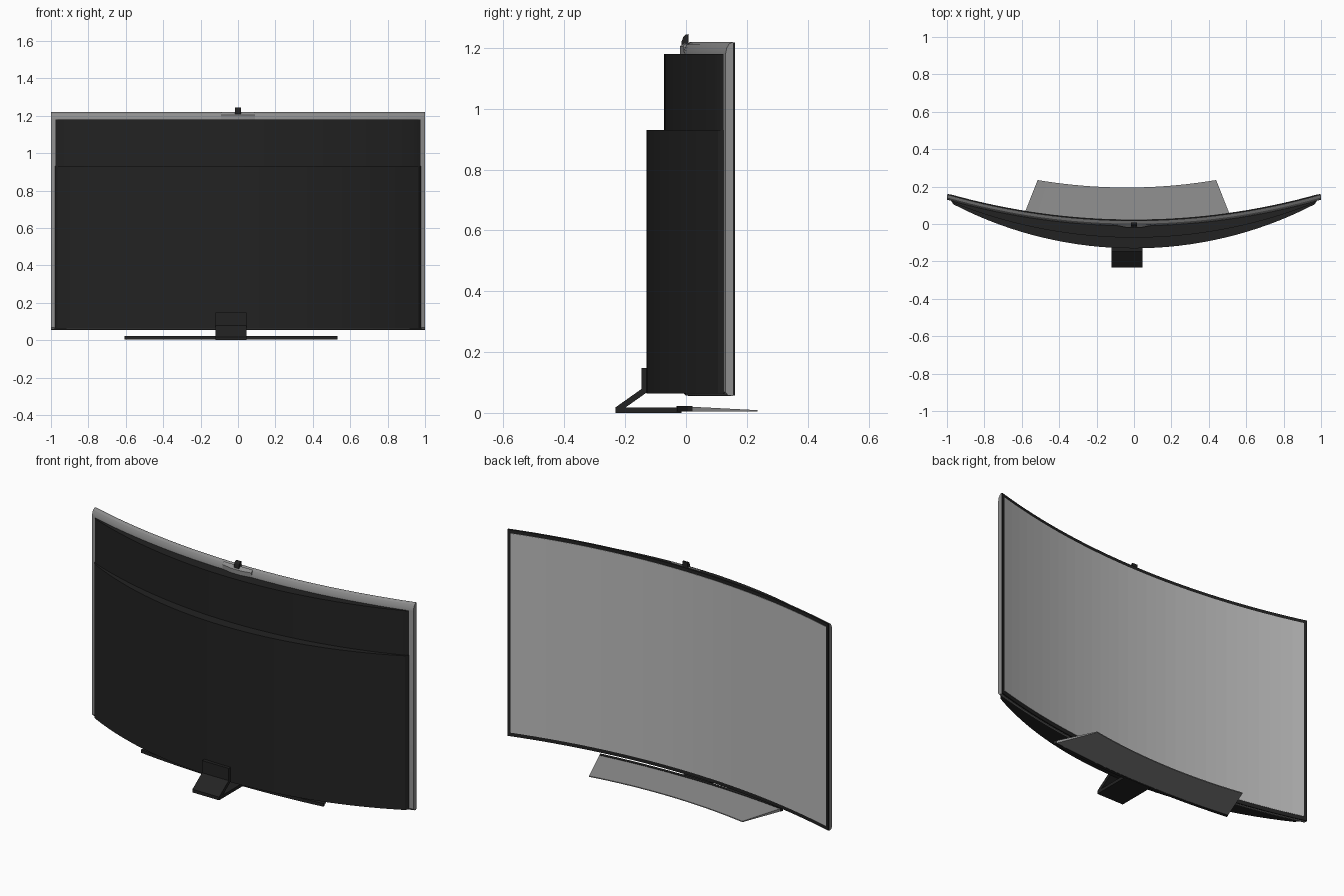
import bpy, bmesh, math
from mathutils import Vector

old = bpy.data.objects.get("Cube")
if old:
    bpy.data.objects.remove(old, do_unlink=True)


def material(name, level):
    m = bpy.data.materials.new(name)
    m.use_nodes = True
    colour = (level, level, level, 1)
    m.diffuse_color = colour
    m.node_tree.nodes["Principled BSDF"].inputs["Base Color"].default_value = colour
    return m


BLACK = material("black plastic", 0.016)
FRAME = material("grey metal", 0.27)
SCREEN = material("light grey screen", 0.5)


def loft(name, rings, mat, smooth=True):
    """Join equal rings of points into a closed solid with capped ends."""
    bm = bmesh.new()
    loops = [[bm.verts.new(p) for p in ring] for ring in rings]
    n = len(loops[0])
    for a, b in zip(loops, loops[1:]):
        for i in range(n):
            j = (i + 1) % n
            bm.faces.new((a[i], a[j], b[j], b[i]))
    bm.faces.new(loops[0])
    bm.faces.new(loops[-1][::-1])
    bmesh.ops.recalc_face_normals(bm, faces=bm.faces)
    mesh = bpy.data.meshes.new(name)
    bm.to_mesh(mesh)
    bm.free()
    mesh.materials.append(mat)
    obj = bpy.data.objects.new(name, mesh)
    bpy.context.collection.objects.link(obj)
    if smooth:
        bpy.ops.object.select_all(action='DESELECT')
        obj.select_set(True)
        bpy.context.view_layer.objects.active = obj
        bpy.ops.object.shade_smooth_by_angle(angle=math.radians(25))
    return obj


def steps(half, count=32):
    return [half * (2 * i / count - 1) for i in range(count + 1)]


def rise(x, radius):
    return radius - math.sqrt(radius ** 2 - x ** 2)


def panel_y(x):
    return 0.02 + rise(x, 3.64)


def sweep(name, half, profile, mat, smooth=True):
    """Sweep a (depth, height) profile along the arc of the panel."""
    rings = [[(x, panel_y(x) + d, z) for d, z in profile] for x in steps(half)]
    return loft(name, rings, mat, smooth)


def slab(depth0, depth1, z0, z1):
    return [(depth0, z0), (depth1, z0), (depth1, z1), (depth0, z1)]


# Curved panel: metal shell, dark bezel and screen
sweep("frame_shell", 1.0,
      [(-0.005, 0.055), (-0.022, 0.058), (-0.03, 0.068), (-0.03, 1.18),
       (-0.026, 1.2), (-0.018, 1.213), (-0.005, 1.22)], FRAME)
sweep("bezel", 0.998, slab(-0.005, 0.002, 0.057, 1.218), BLACK)
sweep("screen", 0.981, slab(0.0, 0.004, 0.078, 1.199), SCREEN, False)


# Rear housing: two bulging tiers with chamfered ends
def housing(name, centre_y, radius, z0, z1):
    rings = []
    for x in [-0.98] + steps(0.965) + [0.98]:
        back = panel_y(x) - 0.022
        front = centre_y + rise(x, radius) if abs(x) < 0.97 else back - 0.006
        rings.append([(x, front, z0), (x, back, z0), (x, back, z1), (x, front, z1)])
    loft(name, rings, BLACK)


housing("lower_housing", -0.13, 2.1, 0.063, 0.93)
housing("upper_housing", -0.073, 2.6, 0.5, 1.18)

# Camera with its swelling on the top edge
loft("camera_mount",
     [[(x, 0.0, 1.17), (x, y, 1.17), (x, y, 1.205), (x, 0.0, 1.22)]
      for x, y in ((-0.09, -0.009), (-0.03, -0.02), (0.03, -0.02), (0.09, -0.009))], FRAME)
camera_side = [(0.008, 1.21), (0.008, 1.245), (0.0, 1.244), (-0.009, 1.236),
               (-0.014, 1.222), (-0.014, 1.21)]
loft("camera", [[(x, y, z) for y, z in camera_side] for x in (-0.015, 0.015)], BLACK)

# Foot: curved plate with a dark front strip
FOOT_X = -0.038
strip, plate = [], []
for t in steps(1, 20):
    front = -0.032 + 0.035 * t * t
    mid, back = front + 0.018, 0.195 + 0.04 * t * t
    xf, xm, xb = (FOOT_X + w * t for w in (0.569, 0.562, 0.477))
    strip.append([(xf, front, 0.004), (xm, mid, 0.004), (xm, mid, 0.022), (xf, front, 0.022)])
    plate.append([(xm, mid, 0.005), (xb, back, 0.004), (xb, back, 0.009), (xm, mid, 0.02)])
loft("foot_strip", strip, BLACK)
loft("foot_plate", plate, FRAME)

# Bent stand arm, from under the foot up to the housing
arm_side = [(-0.015, 0.0), (-0.232, 0.0), (-0.232, 0.018), (-0.147, 0.078), (-0.147, 0.147),
            (-0.125, 0.147), (-0.125, 0.07), (-0.2, 0.017), (-0.015, 0.017)]
loft("stand_arm", [[(FOOT_X + s * 0.083, y, z) for y, z in arm_side] for s in (-1, 1)],
     BLACK, False)
